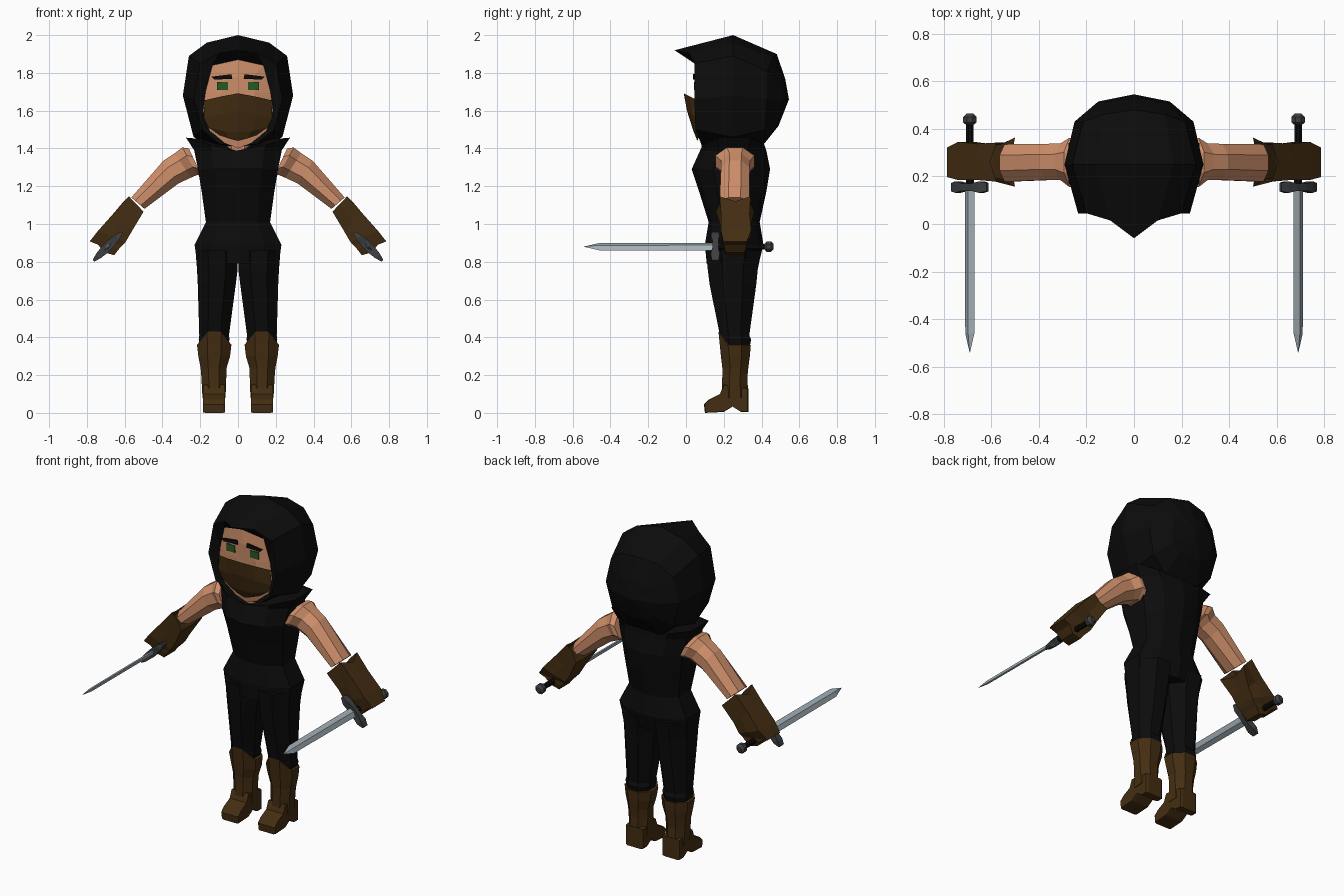
import bpy, bmesh, math
from mathutils import Vector as V


def material(name, rgb):
    m = bpy.data.materials.new(name)
    m.diffuse_color = (*rgb, 1)
    return m


BLACK = material("black cloth", (0.0035, 0.0035, 0.0035))
SKIN = material("skin", (0.62, 0.275, 0.145))
BROWN = material("brown leather", (0.058, 0.027, 0.006))
GREEN = material("green", (0.02, 0.1, 0.015))
STEEL = material("steel", (0.36, 0.43, 0.47))
IRON = material("dark iron", (0.045, 0.048, 0.052))


def make(name, verts, faces, mat, mirror=False):
    bm = bmesh.new()
    vs = [bm.verts.new(p) for p in verts]
    for f in faces:
        bm.faces.new([vs[i] for i in f])
    bmesh.ops.remove_doubles(bm, verts=bm.verts, dist=0.0005)
    bmesh.ops.recalc_face_normals(bm, faces=bm.faces)
    me = bpy.data.meshes.new(name)
    bm.to_mesh(me)
    bm.free()
    me.materials.append(mat)
    ob = bpy.data.objects.new(name, me)
    bpy.context.collection.objects.link(ob)
    if mirror:
        ob.modifiers.new("mirror", 'MIRROR').use_mirror_merge = False
    return ob


def loft(name, rings, mat, mirror=False, caps=(True, True)):
    n = len(rings[0])
    verts = [p for r in rings for p in r]
    faces = []
    for i in range(len(rings) - 1):
        for k in range(n):
            a, b = i * n + k, i * n + (k + 1) % n
            faces.append((a, b, b + n, a + n))
    # fan caps round a middle point
    for on, i in zip(caps, (0, len(rings) - 1)):
        if on:
            c = sum((V(p) for p in rings[i]), V()) / n
            verts.append(c)
            faces += [(i * n + k, i * n + (k + 1) % n, len(verts) - 1) for k in range(n)]
    return make(name, verts, faces, mat, mirror)


def both(half):
    """Closed ring from a right-hand half that starts and ends on x = 0."""
    return half + [(-x, y, z) for x, y, z in half[-2:0:-1]]


def ring(c, u, v, n=8):
    """Polygon with flat sides touching the half extents u and v."""
    c, u, v = V(c), V(u), V(v)
    s = 1 / math.cos(math.pi / n)
    return [c + (u * math.cos(a) + v * math.sin(a)) * s
            for a in (math.tau * (k + 0.5) / n for k in range(n))]


def level(z, x0, x1, y0, y1):
    return ring(((x0 + x1) / 2, (y0 + y1) / 2, z), ((x1 - x0) / 2, 0, 0), (0, (y1 - y0) / 2, 0))


def limb(tx, tz, bx, bz, y0, y1):
    """Arm section between a top and a bottom point in the x-z plane."""
    return ring(((tx + bx) / 2, (y0 + y1) / 2, (tz + bz) / 2),
                ((tx - bx) / 2, 0, (tz - bz) / 2), (0, (y1 - y0) / 2, 0))


# hood: opening, pointed rim, crown, rear
opening = [(0, .04, 1.87), (.135, .06, 1.84), (.172, .07, 1.70), (.185, .07, 1.60),
           (.16, .075, 1.50), (.08, .085, 1.44), (0, .10, 1.42)]
rim = [(0, -.06, 1.92), (.10, .015, 1.905), (.20, .045, 1.85), (.235, .045, 1.66),
       (.19, .05, 1.50), (.10, .08, 1.425), (0, .095, 1.41)]
crown = [(0, .25, 2.0), (.165, .25, 1.96), (.26, .25, 1.89), (.292, .25, 1.68),
         (.235, .25, 1.46), (.12, .25, 1.41), (0, .25, 1.40)]
rear = [(0, .48, 1.90), (.13, .46, 1.88), (.215, .43, 1.81), (.25, .43, 1.66),
        (.21, .42, 1.50), (.12, .41, 1.42), (0, .40, 1.41)]
back = [(0, .525, 1.77), (.08, .52, 1.76), (.13, .51, 1.73), (.15, .515, 1.66),
        (.13, .495, 1.57), (.07, .49, 1.53), (0, .49, 1.52)]
pole = [(0, .545, 1.66)] * 7
loft("hood", [both(r) for r in (opening, rim, crown, rear, back, pole)], BLACK, caps=(False, False))

# face with a middle ridge, running down to the throat
face = [(0, .045, 1.88), (.14, .07, 1.85), (.18, .08, 1.70), (.185, .08, 1.60),
        (.15, .08, 1.49), (.07, .08, 1.43), (0, .085, 1.40)]
nose = [(x * .5, .046 + .04 * (1.68 - z if z < 1.68 else 0), 1.68 + (z - 1.68) * .5) for x, y, z in face]
skull = [(x, .22, z) for x, y, z in face]
loft("face", [both(r) for r in (nose, face, skull)], SKIN)
loft("neck", [level(1.34, -.08, .08, .11, .30), level(1.46, -.08, .08, .10, .30)], SKIN)

# mask over nose and chin
mask_top = [(0, -.012, 1.692), (.09, .02, 1.675), (.177, .065, 1.655)]
mask_mid = [(0, .005, 1.60), (.10, .03, 1.58), (.182, .07, 1.56)]
mask_low = [(0, .04, 1.49), (.07, .045, 1.49), (.155, .07, 1.51)]
mask_end = [(0, .06, 1.44), (.05, .065, 1.453), (.10, .075, 1.47)]
rows = mask_top + mask_mid + mask_low + mask_end
make("mask", rows, [(i, i + 1, i + 4, i + 3) for r in range(3) for i in (r * 3, r * 3 + 1)],
     BROWN, True)


# eyes and brows as thin plates on the face
def plate(name, outline, y, mat):
    pts = [(x, yy, z) for yy in (y, y + .009) for x, z in outline]
    make(name, pts, [(0, 1, 2, 3), (4, 5, 6, 7)] +
         [(k, (k + 1) % 4, (k + 1) % 4 + 4, k + 4) for k in range(4)], mat, True)


plate("eye", [(.052, 1.71), (.11, 1.71), (.11, 1.753), (.052, 1.753)], .042, GREEN)
plate("brow", [(.03, 1.768), (.125, 1.765), (.14, 1.78), (.035, 1.793)], .036, BLACK)


# tunic: flared collar, chest, waist, hips
def body(z, w, y0, y1):
    m, d = (y0 + y1) / 2, (y1 - y0) / 2
    return both([(0, y0, z), (w * .6, y0 + d * .15, z), (w, m - d * .45, z),
                 (w, m + d * .45, z), (w * .6, y1 - d * .15, z), (0, y1, z)])


collar = both([(0, .09, 1.38), (.15, .09, 1.42), (.275, .17, 1.457),
               (.275, .34, 1.457), (.15, .40, 1.43), (0, .415, 1.42)])
loft("tunic", [collar, body(1.39, .232, .075, .425), body(1.29, .212, .03, .445),
               body(1.17, .192, .07, .425), body(1.01, .17, .12, .39),
               body(.89, .23, .10, .41), body(.79, .215, .11, .385)], BLACK)

# trouser legs
loft("trouser_leg", [level(.86, 0, .225, .105, .40), level(.76, .002, .217, .115, .38),
                     level(.68, .012, .213, .125, .372), level(.41, .048, .205, .18, .335),
                     level(.39, .045, .208, .18, .345), level(.34, .055, .20, .19, .335)], BLACK, True)

# boots: shaft with raised front cuff, then the foot profile
cuff = [V((p.x, p.y, p.z + (.07 if p.y < .185 else 0))) for p in level(.36, .035, .217, .172, .343)]
loft("boot_shaft", [cuff, level(.30, .042, .21, .185, .338), level(.24, .06, .198, .192, .33),
                    level(.19, .062, .194, .192, .325), level(.08, .066, .188, .188, .33)], BROWN, True)
sole = [(.10, 0), (.20, .005), (.265, .045), (.29, .005), (.33, .005), (.33, .13),
        (.20, .15), (.18, .10), (.12, .07), (.095, .045)]
inset = [(.215 + (y - .215) * .96, .07 + (z - .07) * .96) for y, z in sole]
make_rings = [[(x, y, z) for y, z in p] for x, p in
              ((.068, inset), (.08, sole), (.172, sole), (.184, inset))]
loft("boot_foot", make_rings, BROWN, True)

# bare upper arms
loft("arm", [limb(.26, 1.40, .19, 1.25, .155, .36), limb(.295, 1.405, .215, 1.26, .155, .362),
             limb(.335, 1.375, .25, 1.245, .185, .338), limb(.395, 1.335, .315, 1.215, .185, .337),
             limb(.565, 1.14, .495, 1.08, .178, .335)], SKIN, True)


# bracers with swept corners, closing into gloved fists
def block(tx, tz, bx, bz, top, bottom):
    (a, b), (c, d) = top, bottom
    mx, mz, m = (tx + bx) / 2, (tz + bz) / 2, (a + b) / 2
    return [V(p) for p in ((tx, a, tz), (tx, m, tz), (tx, b, tz), (mx, b, mz),
                           (bx, d, bz), (bx, m, bz), (bx, c, bz), (mx, a, mz))]


start = block(.578, 1.147, .50, 1.065, (.178, .342), (.157, .363))
start[1] = V((.605, .26, 1.12))
start[5] = V((.52, .26, 1.045))
loft("bracer", [start, block(.66, 1.055, .56, .965, (.185, .337), (.19, .335)),
                block(.74, .965, .595, .905, (.185, .345), (.195, .33)),
                block(.785, .908, .61, .888, (.197, .322), (.20, .322)),
                block(.74, .89, .63, .868, (.20, .322), (.20, .322)),
                block(.71, .85, .655, .835, (.21, .31), (.21, .31))], BROWN, True, (False, True))

# swords pointing forward, guard tilted 45 degrees
C = V((.69, 0, .88))
A = V((-.707, 0, .707))
B = V((.707, 0, .707))


def diamond(y, a, b):
    c = C + V((0, y, 0))
    return [c + A * a, c + B * b, c - A * a, c - B * b]


loft("blade", [diamond(.15, .029, .011), diamond(-.46, .027, .010), diamond(-.54, .001, .001)], STEEL, True)


def guard_section(t, h, w):
    c = C + V((0, .155, 0)) + A * t
    return [c + V((0, sy * h, 0)) + B * sb * w for sy, sb in ((1, 1), (1, -1), (-1, -1), (-1, 1))]


loft("guard", [guard_section(t, h, w) for t, h, w in
               ((-.105, .018, .006), (-.07, .024, .017), (-.03, .016, .022), (.03, .016, .022),
                (.07, .024, .017), (.105, .018, .006))], IRON, True)


def disc(y, r):
    return ring(C + V((0, y, 0)), A * r, B * r)


loft("grip", [disc(.16, .017), disc(.43, .015)], BLACK, True)
loft("pommel", [disc(.415, .014), disc(.427, .028), disc(.45, .028), disc(.464, .014)], IRON, True)
